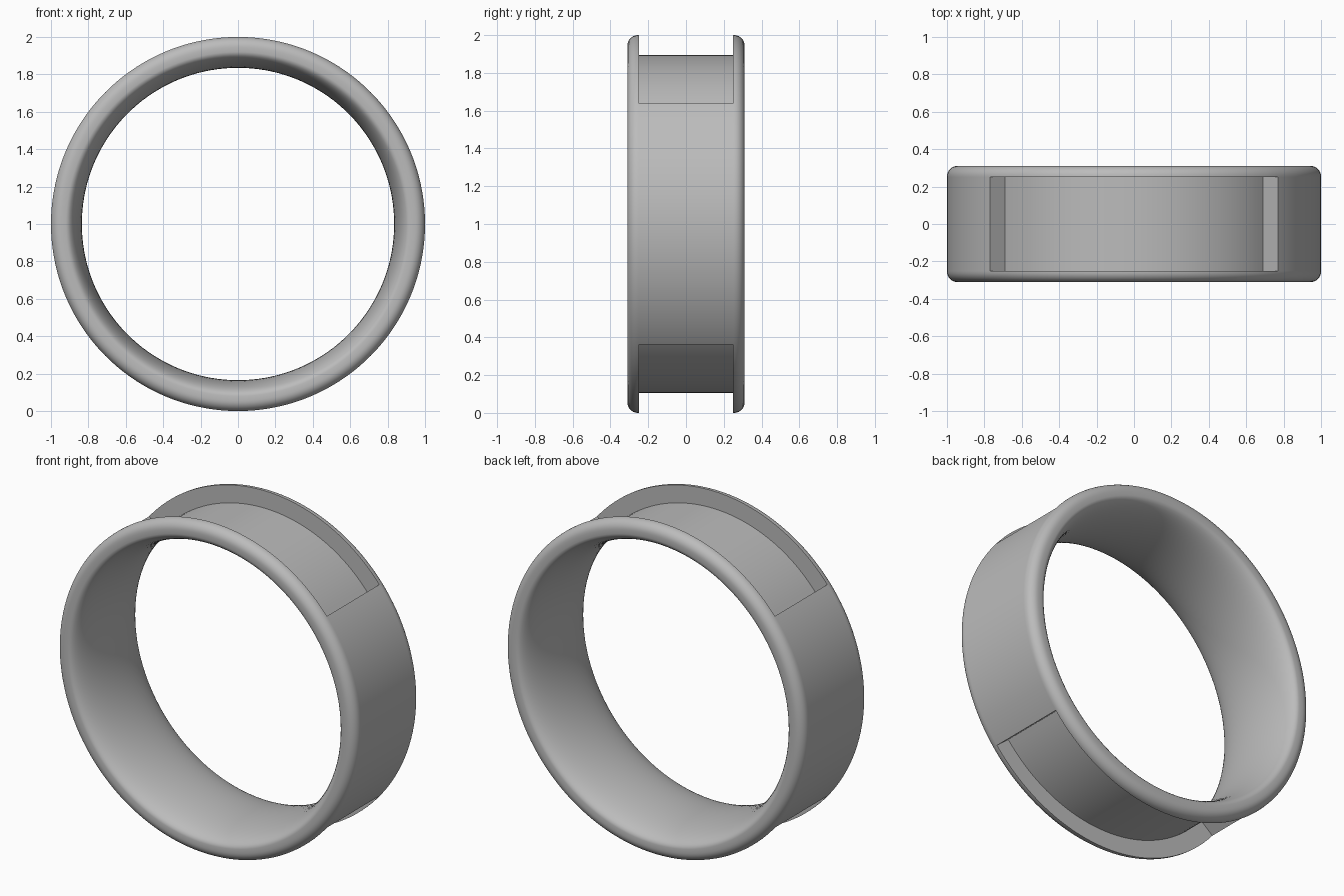
import bpy, bmesh
from math import sin, cos, pi, radians

if "Cube" in bpy.data.objects:
    bpy.data.objects.remove(bpy.data.objects["Cube"])

OUTER, BORE, FLOOR = 1.0, 0.835, 0.895   # radii
HALF, GROOVE = 0.31, 0.25                # half widths along y
FILLET, CROWN = 0.055, 0.085
GROOVE_ANGLE = radians(50.3)             # half span of each channel, from vertical


def section(outer_radius):
    """Closed cross-section as (radius, y); the channel floor sits at outer_radius."""
    # domed bore
    bore = [(BORE + CROWN * (1 - cos(t)), HALF * sin(t))
            for t in (pi / 2 * i / 12 for i in range(-12, 13))]
    # rounded outer corner, from the side face to the rim
    corner = [(OUTER - FILLET + FILLET * sin(t), HALF - FILLET + FILLET * cos(t))
              for t in (pi / 2 * i / 8 for i in range(9))]
    back = corner + [(OUTER, GROOVE), (outer_radius, GROOVE)]
    front = [(r, -y) for r, y in reversed(back)]
    return bore + back + front


def arc(start, end, steps, radius):
    return [(start + (end - start) * i / steps, radius) for i in range(steps + 1)]


# Stations round the ring: channel, plain side, channel, plain side
stations = []
for turn in (0, pi):
    stations += arc(turn - GROOVE_ANGLE, turn + GROOVE_ANGLE, 40, FLOOR)
    stations += arc(turn + GROOVE_ANGLE, turn + pi - GROOVE_ANGLE, 32, OUTER)

# Skin the cross-sections; doubled stations make the channel end walls
bm = bmesh.new()
rings = [[bm.verts.new((r * sin(a), y, 1 + r * cos(a))) for r, y in section(floor)]
         for a, floor in stations]
for i, ring in enumerate(rings):
    following = rings[(i + 1) % len(rings)]
    for j in range(len(ring)):
        k = (j + 1) % len(ring)
        bm.faces.new((ring[j], ring[k], following[k], following[j]))
bmesh.ops.remove_doubles(bm, verts=bm.verts, dist=0.0005)
bmesh.ops.recalc_face_normals(bm, faces=bm.faces)

mesh = bpy.data.meshes.new("ring_band")
bm.to_mesh(mesh)
bm.free()
band = bpy.data.objects.new("ring_band", mesh)
bpy.context.collection.objects.link(band)

# Single grey material
grey = bpy.data.materials.new("plain_grey")
grey.use_nodes = True
colour = (0.5, 0.5, 0.5, 1)
grey.diffuse_color = colour
grey.node_tree.nodes["Principled BSDF"].inputs["Base Color"].default_value = colour
mesh.materials.append(grey)

# Smooth curves, crisp channel edges
bpy.ops.object.select_all(action="DESELECT")
band.select_set(True)
bpy.context.view_layer.objects.active = band
bpy.ops.object.shade_smooth_by_angle(angle=radians(30))
